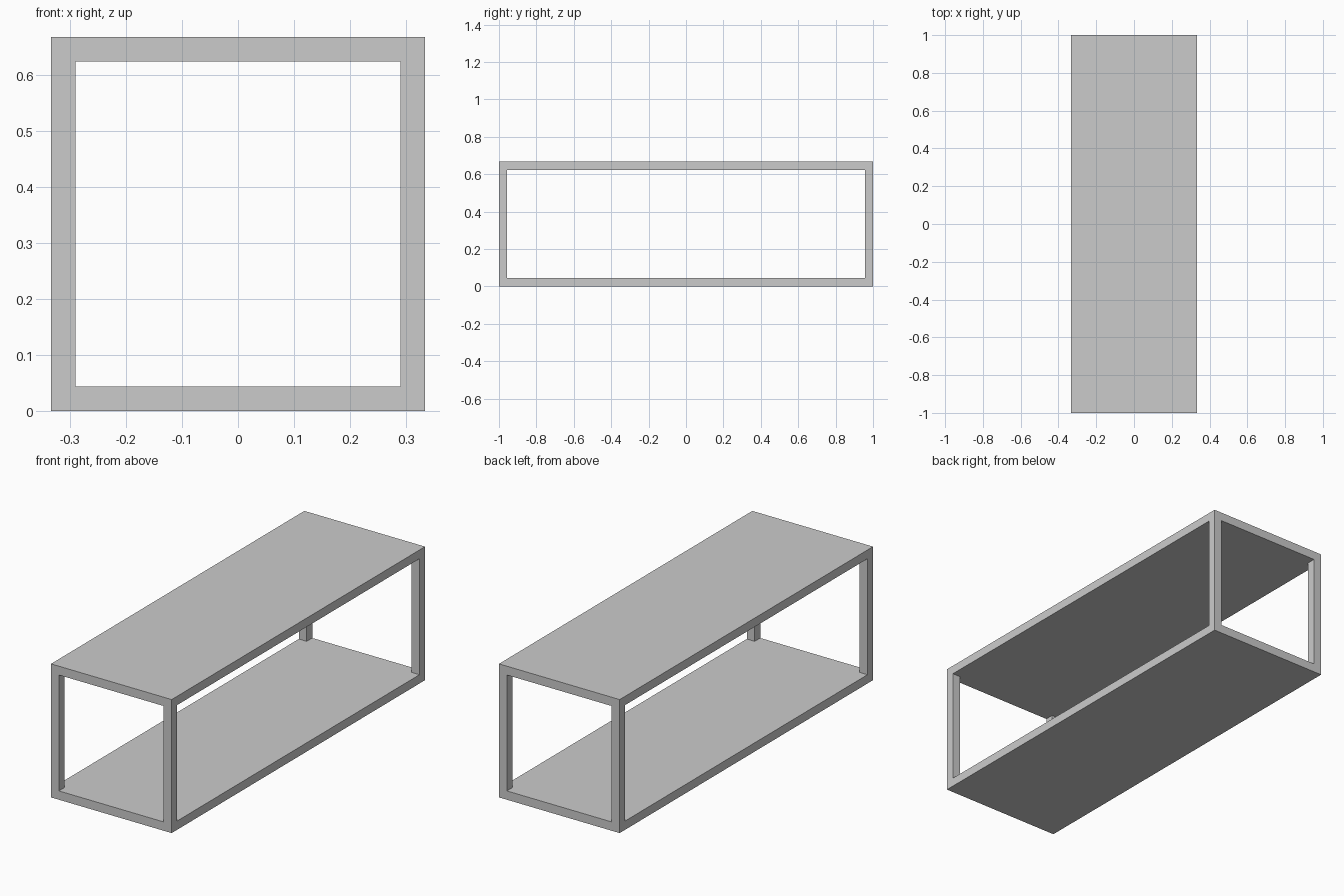
import bpy

if "Cube" in bpy.data.objects:
    bpy.data.objects.remove(bpy.data.objects["Cube"])

WIDTH, LENGTH, HEIGHT = 0.667, 2.0, 0.667
T = 0.044  # thickness of boards and posts


def box(name, center, size):
    bpy.ops.mesh.primitive_cube_add(size=1, location=center)
    obj = bpy.context.object
    obj.name = name
    obj.scale = size
    bpy.ops.object.transform_apply(location=False, rotation=False, scale=True)
    return obj


# Top and bottom boards
box("bottom_board", (0, 0, T / 2), (WIDTH, LENGTH, T))
box("top_board", (0, 0, HEIGHT - T / 2), (WIDTH, LENGTH, T))

# Square corner posts, flush with the board edges
for side, sx in (("left", -1), ("right", 1)):
    for end, sy in (("front", -1), ("back", 1)):
        box(f"{end}_{side}_post",
            (sx * (WIDTH - T) / 2, sy * (LENGTH - T) / 2, HEIGHT / 2),
            (T, T, HEIGHT - 2 * T))
